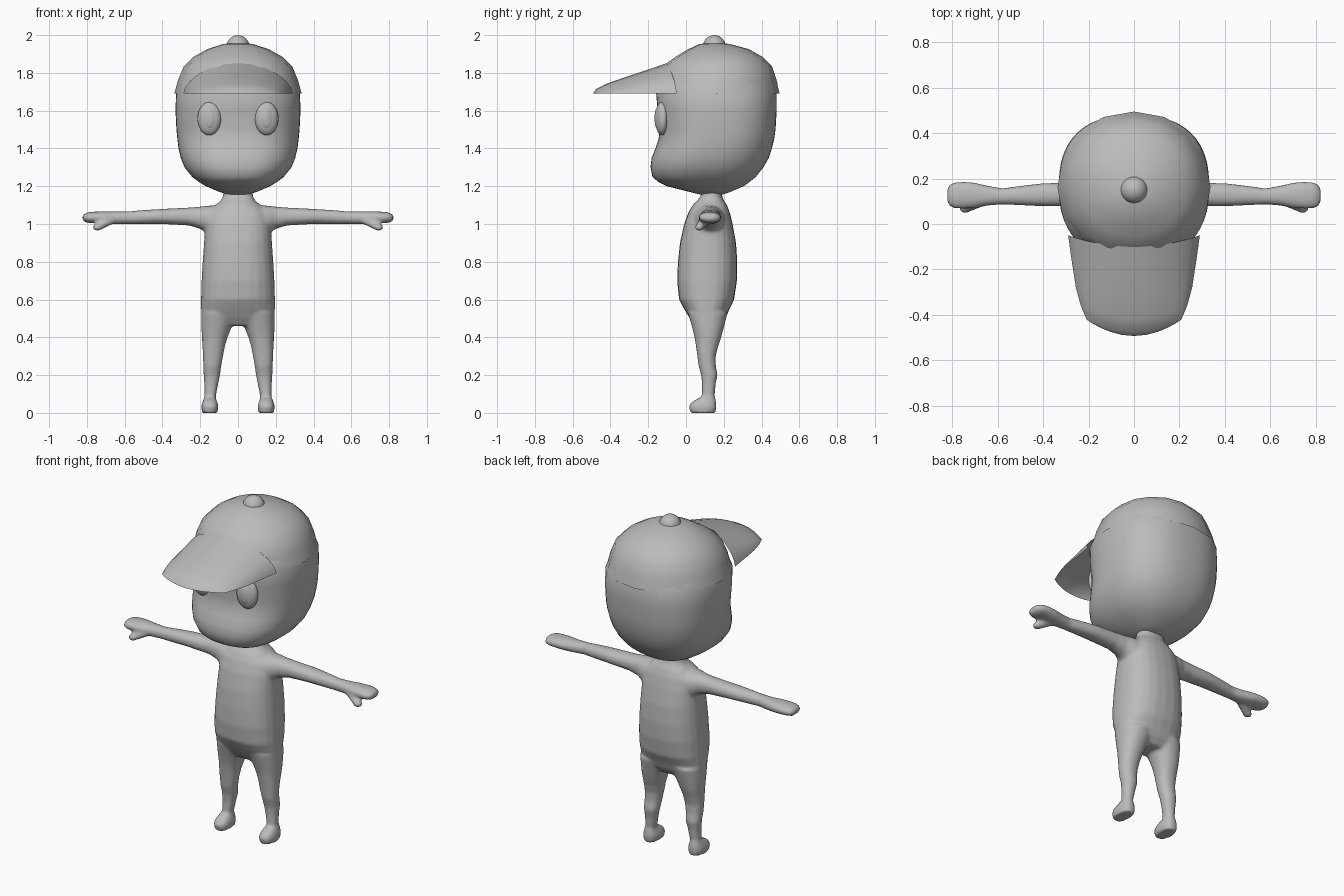
import bpy, math
from mathutils import Matrix, Vector

grey = bpy.data.materials.new("plain grey")
grey.diffuse_color = (0.5, 0.5, 0.5, 1)


def make(name, verts, faces, angle=60):
    mesh = bpy.data.meshes.new(name)
    mesh.from_pydata(verts, [], faces)
    mesh.materials.append(grey)
    ob = bpy.data.objects.new(name, mesh)
    bpy.context.collection.objects.link(ob)
    smooth(ob, angle)
    return ob


def smooth(ob, angle):
    bpy.ops.object.select_all(action='DESELECT')
    bpy.context.view_layer.objects.active = ob
    ob.select_set(True)
    bpy.ops.object.shade_smooth_by_angle(angle=math.radians(angle))


def ring(a0, a1, b0, b1, power, n):
    """Superellipse between the limits a0..a1 and b0..b1."""
    pts = []
    for i in range(n):
        t = 2 * math.pi * i / n
        c, s = math.cos(t), math.sin(t)
        pts.append(((a0 + a1) / 2 + (a1 - a0) / 2 * math.copysign(abs(c) ** (2 / power), c),
                    (b0 + b1) / 2 + (b1 - b0) / 2 * math.copysign(abs(s) ** (2 / power), s)))
    return pts


def loft(name, rows, axis='z', power=2.2, n=24, caps=(True, True), angle=60):
    """Rows are (position, a0, a1, b0, b1): x and y limits along z, or y and z limits along x."""
    verts = []
    for p, *lim in rows:
        for a, b in ring(*lim, power, n):
            verts.append((a, b, p) if axis == 'z' else (p, a, b))
    faces = [(r * n + i, r * n + (i + 1) % n, (r + 1) * n + (i + 1) % n, (r + 1) * n + i)
             for r in range(len(rows) - 1) for i in range(n)]
    if caps[0]:
        faces.append(tuple(reversed(range(n))))
    if caps[1]:
        faces.append(tuple(range((len(rows) - 1) * n, len(rows) * n)))
    return make(name, verts, faces, angle)


def ball(name, centre, radii, turn=0):
    bpy.ops.mesh.primitive_uv_sphere_add(segments=24, ring_count=14)
    ob = bpy.context.object
    ob.name = name
    ob.data.transform(Matrix.Translation(centre) @ Matrix.Rotation(turn, 4, 'Z')
                      @ Matrix.Diagonal((*radii, 1)))
    ob.data.materials.append(grey)
    smooth(ob, 60)
    return ob


# torso and neck
parts = [loft("torso", [
    (0.46, -.14, .14, .05, .18), (0.50, -.19, .19, .02, .21), (0.55, -.196, .196, -.01, .23),
    (0.60, -.196, .196, -.037, .255), (0.70, -.193, .193, -.047, .27), (0.80, -.187, .187, -.043, .272),
    (0.90, -.18, .18, -.032, .265), (1.00, -.175, .175, -.01, .247), (1.06, -.16, .16, .012, .232),
    (1.10, -.12, .12, .035, .217), (1.125, -.09, .09, .06, .20), (1.15, -.078, .078, .08, .19),
    (1.22, -.08, .08, .07, .20)], power=2.4)]

for s in (-1, 1):
    # legs, mirrored by side
    legs = [(0.02, .125, .18, .08, .155), (0.09, .117, .177, .083, .152), (0.15, .105, .179, .085, .157),
            (0.20, .095, .182, .08, .167), (0.25, .088, .184, .066, .158), (0.30, .079, .186, .06, .157),
            (0.35, .07, .188, .053, .17), (0.40, .055, .191, .045, .187), (0.45, .035, .194, .033, .20),
            (0.53, .0, .195, .01, .22)]
    parts.append(loft("leg", [(z, *sorted((s * a, s * b)), c, d) for z, a, b, c, d in legs]))
    # feet
    parts.append(loft("foot", [(0, *sorted((s * .108, s * .19)), .022, .157),
                               (.035, *sorted((s * .103, s * .195)), .015, .162),
                               (.058, *sorted((s * .11, s * .188)), .03, .16),
                               (.08, *sorted((s * .118, s * .18)), .07, .155)], power=2.5))
    # arms and hands
    arms = [(.10, .03, .21, .93, 1.10), (.16, .05, .20, .945, 1.097), (.20, .07, .187, .975, 1.092),
            (.26, .078, .182, .992, 1.087), (.40, .078, .18, 1.0, 1.08), (.50, .082, .168, 1.0, 1.074),
            (.58, .086, .157, 1.0, 1.067), (.65, .08, .17, .998, 1.066), (.70, .07, .182, 1.0, 1.067),
            (.75, .067, .187, 1.004, 1.066), (.79, .068, .184, 1.005, 1.063), (.815, .08, .172, 1.012, 1.054),
            (.823, .10, .15, 1.022, 1.044)]
    if s < 0:
        arms = [(-p, *lim) for p, *lim in reversed(arms)]
    parts.append(loft("arm", arms, axis='x'))
    # thumbs
    for k in range(7):
        f = k / 6
        parts.append(ball("thumb", Vector((s * (.67 + .075 * f), .10 - .03 * f, 1.02 - .037 * f)),
                          (.025, .024, .02)))

# fuse limbs and torso into one skin
bpy.ops.object.select_all(action='DESELECT')
for ob in parts:
    ob.select_set(True)
bpy.context.view_layer.objects.active = parts[0]
bpy.ops.object.join()
body = bpy.context.object
body.name = "body"
fuse = body.modifiers.new("fuse", 'REMESH')
fuse.mode = 'VOXEL'
fuse.voxel_size = 0.009
fuse.use_smooth_shade = True
soften = body.modifiers.new("soften", 'SMOOTH')
soften.factor = 0.5
soften.iterations = 6

# head, closed under the cap
loft("head", [
    (1.155, -.05, .05, .08, .19), (1.17, -.10, .10, .02, .235), (1.20, -.17, .17, -.10, .305),
    (1.225, -.21, .21, -.15, .34), (1.25, -.243, .243, -.178, .37), (1.30, -.283, .283, -.188, .41),
    (1.35, -.303, .303, -.182, .438), (1.40, -.315, .315, -.162, .455), (1.45, -.321, .321, -.145, .467),
    (1.50, -.326, .326, -.14, .474), (1.60, -.331, .331, -.15, .48), (1.69, -.328, .328, -.158, .48),
    (1.78, -.29, .29, -.12, .44), (1.86, -.21, .21, -.03, .36), (1.91, -.10, .10, .06, .25)],
    power=2.45, n=48)

# cap crown
loft("cap_crown", [
    (1.69, -.337, .337, -.17, .495), (1.76, -.318, .318, -.155, .48), (1.835, -.287, .287, -.125, .455),
    (1.885, -.235, .235, -.055, .405), (1.925, -.165, .165, .01, .335), (1.952, -.08, .08, .07, .235),
    (1.962, -.02, .02, .13, .17)], n=16, caps=(False, True), power=2.1)

# cap brim: arched shell, each row is (y at middle, y at side, half width, top height)
rows = [(-.10, -.05, .29, 1.852), (-.20, -.17, .273, 1.818), (-.32, -.28, .256, 1.778),
        (-.42, -.36, .234, 1.743), (-.475, -.41, .213, 1.715), (-.493, -.42, .21, 1.69)]
m = 12
verts = []
for y0, y1, w, h in rows:
    for i in range(m + 1):
        t = -1 + 2 * i / m
        x = math.sin(t * math.pi / 2)
        verts.append((w * x, y0 + (y1 - y0) * x * x, 1.69 + (h - 1.69) * (1 - x * x) ** .6))
make("cap_brim", verts, [(r * (m + 1) + i, (r + 1) * (m + 1) + i, (r + 1) * (m + 1) + i + 1, r * (m + 1) + i + 1)
                         for r in range(len(rows) - 1) for i in range(m)])

# cap button
ball("cap_button", (0, .15, 1.94), (.06, .06, .06))

# eyes with raised pupils
for s in (-1, 1):
    ball("eye", (s * .152, -.128, 1.558), (.063, .035, .088), s * .15)
    ball("pupil", (s * .152, -.152, 1.56), (.032, .014, .055), s * .15)
